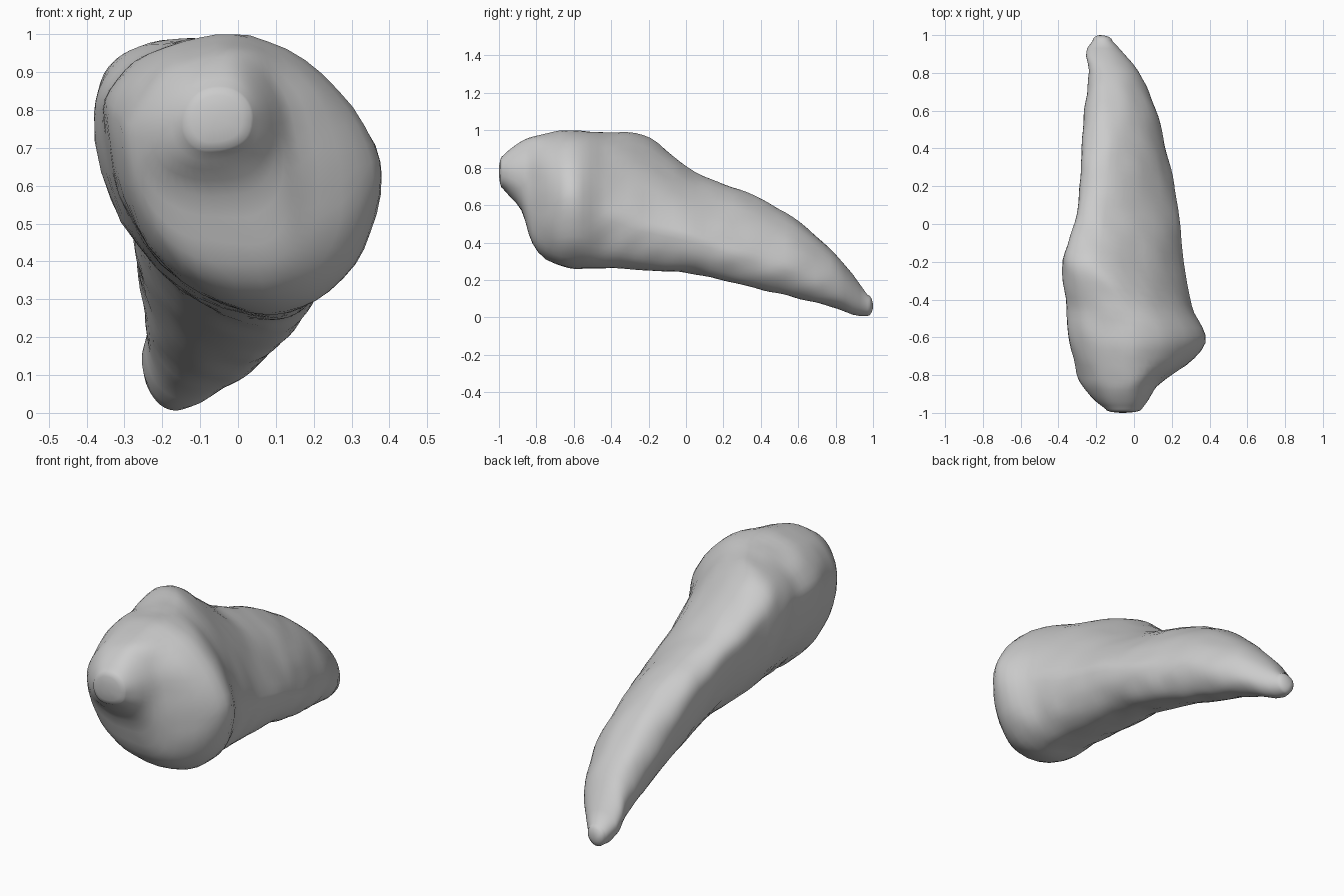
import bpy, bmesh, math
from mathutils import Vector, noise

if "Cube" in bpy.data.objects:
    bpy.data.objects.remove(bpy.data.objects["Cube"])

# Cross-sections along the organ: y, left(x,z), top(x,z), right(x,z), bottom(x,z)
SECTIONS = [
    (-0.98, -.15, .765, -.05, .86, .04, .78, -.07, .69),
    (-0.94, -.205, .75, -.05, .90, .07, .77, -.07, .645),
    (-0.88, -.255, .73, -.04, .94, .105, .74, -.02, .575),
    (-0.82, -.29, .73, -.02, .965, .17, .61, .05, .39),
    (-0.72, -.315, .77, -.02, .985, .31, .61, .07, .295),
    (-0.60, -.345, .79, -.01, 1.0, .38, .63, .09, .265),
    (-0.45, -.355, .80, -.05, .99, .31, .57, .10, .265),
    (-0.22, -.38, .79, -.20, .975, .265, .49, .09, .255),
    (-0.10, -.35, .76, -.20, .885, .25, .46, .08, .245),
    (0.05, -.30, .68, -.18, .775, .24, .42, .07, .23),
    (0.35, -.28, .52, -.15, .655, .18, .32, .04, .16),
    (0.60, -.262, .37, -.14, .515, .115, .25, -.03, .10),
    (0.80, -.24, .21, -.14, .34, .03, .17, -.10, .045),
    (0.91, -.255, .13, -.16, .205, -.06, .10, -.15, .006),
    (0.97, -.22, .065, -.17, .12, -.11, .06, -.165, .005),
]
NOSE, TIP = (-0.06, -1.0, .78), (-.18, 1.0, .06)
SEGS, STEP = 44, 0.04


def section_at(y):
    """Smoothly interpolate the section table at position y (cubic Hermite)."""
    n = len(SECTIONS)
    i = max(k for k in range(n - 1) if SECTIONS[k][0] <= y + 1e-6)
    a, b = SECTIONS[i], SECTIONS[i + 1]
    p, q = SECTIONS[max(i - 1, 0)], SECTIONS[min(i + 2, n - 1)]
    h = b[0] - a[0]
    t = (y - a[0]) / h
    out = []
    for k in range(1, 9):
        ma = (b[k] - p[k]) / (b[0] - p[0]) * h
        mb = (q[k] - a[k]) / (q[0] - a[0]) * h
        out.append((2*t**3 - 3*t*t + 1) * a[k] + (t**3 - 2*t*t + t) * ma
                   + (3*t*t - 2*t**3) * b[k] + (t**3 - t*t) * mb)
    return out


def ramp(y, a, b):
    """0 before a, 1 after b."""
    return min(max((y - a) / (b - a), 0), 1)


def ring_points(y):
    """Closed outline of four quarter ovals; the power sets how full each is."""
    lx, lz, tx, tz, rx, rz, bx, bz = section_at(y)
    upper_right = (1.0 + 0.22 * ramp(y, -.8, -.6) * (1 - ramp(y, .5, .9))
                   + 0.18 * ramp(y, -.5, -.2) * (1 - ramp(y, .1, .5)))
    upper_left = 1.0 - 0.25 * ramp(y, -.3, -.1) * (1 - ramp(y, .3, .7))
    lower_left = 0.8 + 0.2 * ramp(y, -.85, -.6)
    lower_right = 0.8 + 0.2 * ramp(y, -.85, -.6)
    quarters = [((rx, rz), (tx, tz), 0, upper_right),
                ((tx, tz), (lx, lz), 1, upper_left),
                ((lx, lz), (bx, bz), 0, lower_left),
                ((bx, bz), (rx, rz), 1, lower_right)]
    pts = []
    for (ax, az), (cx, cz), vertical, power in quarters:
        for k in range(SEGS // 4):
            u = k / (SEGS // 4) * math.pi / 2
            c, s = math.cos(u) ** power, math.sin(u) ** power
            if vertical:
                pts.append(Vector((ax + (cx - ax) * s, y, cz + (az - cz) * c)))
            else:
                pts.append(Vector((cx + (ax - cx) * c, y, az + (cz - az) * s)))
    return pts


def cap_rings(base, pole):
    """Shrink an end ring toward its pole along a rounded arc."""
    pole = Vector(pole)
    rings = []
    for deg in (70, 45, 20):
        w, h = math.sin(math.radians(deg)), math.cos(math.radians(deg))
        ring = []
        for p in base:
            q = pole + (p - pole) * w
            q.y = p.y + (pole.y - p.y) * h
            ring.append(q)
        rings.append(ring)
    return rings


# Ring positions, tighter near the front
y0, y1 = SECTIONS[0][0], SECTIONS[-1][0]
ys = [y0, -.96, -.94, -.91, -.88, -.86, -.84, -.82, -.79]
while ys[-1] + STEP < y1 - .02:
    ys.append(ys[-1] + STEP)
ys.append(y1)

# Organ body outlines, with slight surface unevenness and rounded ends
outlines = []
for y in ys:
    ring = []
    for p in ring_points(y):
        d = noise.noise_vector(p * 9) * 0.008
        p += Vector((d.x, 0, d.z))
        p.z = min(max(p.z, 0), 1)
        ring.append(p)
    outlines.append(ring)
outlines = (cap_rings(outlines[0], NOSE)[::-1] + outlines
            + cap_rings(outlines[-1], TIP))

# Skin the outlines and close the ends
bm = bmesh.new()
rings = [[bm.verts.new(p) for p in ring] for ring in outlines]
for a, b in zip(rings, rings[1:]):
    for k in range(SEGS):
        j = (k + 1) % SEGS
        bm.faces.new((a[k], a[j], b[j], b[k]))
for ring, pole in ((rings[0], NOSE), (rings[-1], TIP)):
    v = bm.verts.new(pole)
    for k in range(SEGS):
        bm.faces.new((ring[k], ring[(k + 1) % SEGS], v))
bmesh.ops.recalc_face_normals(bm, faces=bm.faces)

mesh = bpy.data.meshes.new("organ_body")
bm.to_mesh(mesh)
bm.free()
body = bpy.data.objects.new("organ_body", mesh)
bpy.context.collection.objects.link(body)
bpy.context.view_layer.objects.active = body
body.select_set(True)
bpy.ops.object.shade_smooth_by_angle(angle=math.radians(40))
